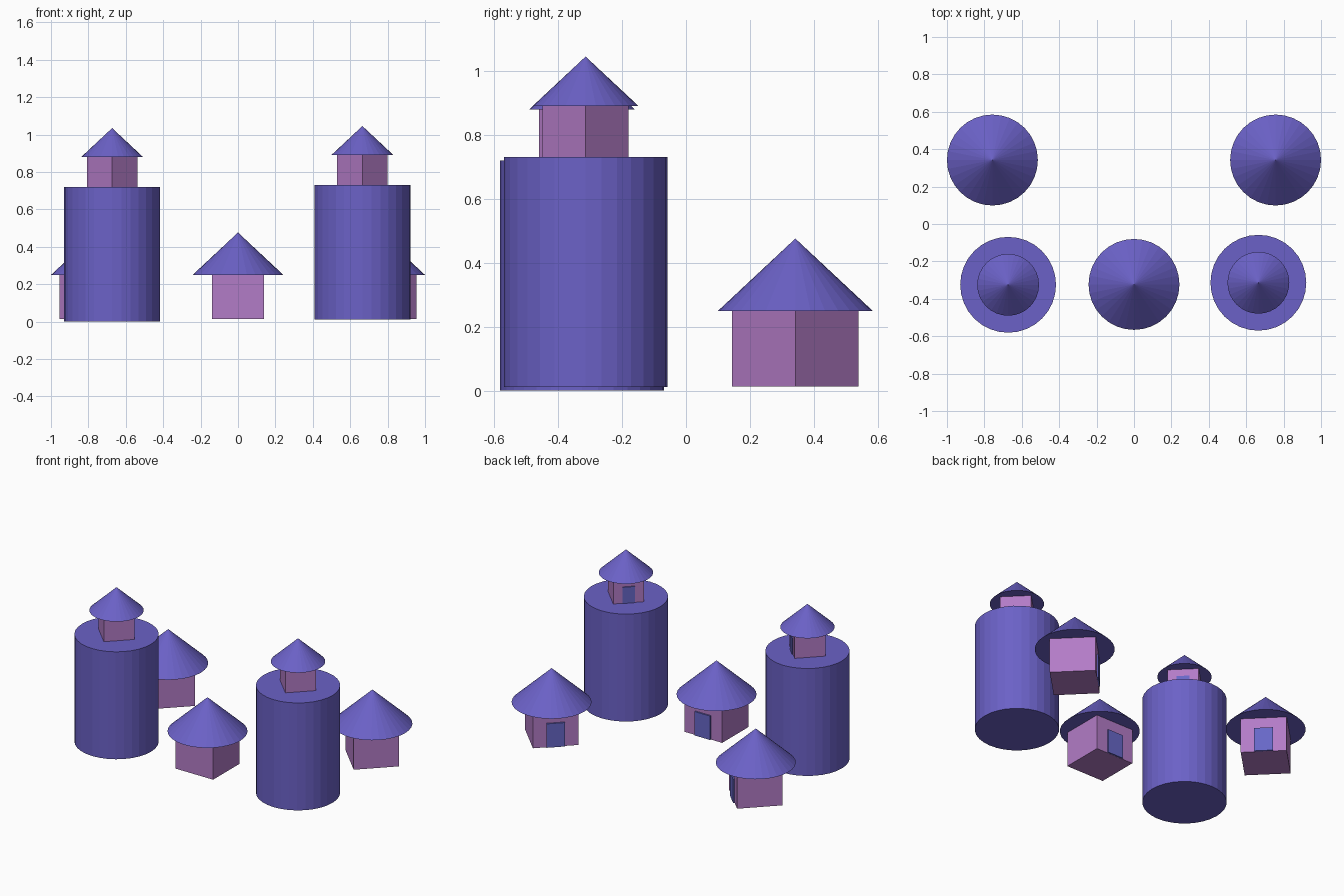
import bpy, math
from mathutils import Matrix, Vector

if "Cube" in bpy.data.objects:
    bpy.data.objects.remove(bpy.data.objects["Cube"])


def material(name, rgb):
    m = bpy.data.materials.new(name)
    m.diffuse_color = (*rgb, 1)
    m.use_nodes = True
    m.node_tree.nodes["Principled BSDF"].inputs["Base Color"].default_value = m.diffuse_color
    return m


BLUE = material("blue", (0.147, 0.120, 0.57))
DOOR = material("door_blue", (0.135, 0.135, 0.57))
MAUVE = material("mauve", (0.45, 0.20, 0.57))


def finish(name, mat):
    ob = bpy.context.object
    ob.name = name
    ob.data.materials.append(mat)
    return ob


def box(name, centre, size, angle, mat):
    bpy.ops.mesh.primitive_cube_add(size=1, location=centre, rotation=(0, 0, angle))
    bpy.context.object.scale = size
    return finish(name, mat)


def hut(name, x, y, z, turn, s=1.0):
    """Square hut with a cone roof; the door faces +y, then turns by `turn` degrees."""
    a = math.radians(turn)
    side, wall_h, roof_r, roof_h = 0.28 * s, 0.235 * s, 0.243 * s, 0.227 * s
    # walls
    box(name + "_walls", (x, y, z + wall_h / 2), (side, side, wall_h), a, MAUVE)
    # door, slightly proud of the wall
    depth, door_h = 0.03 * s, 0.16 * s
    offset = Matrix.Rotation(a, 3, 'Z') @ Vector((0, side / 2 - 0.005 * s, 0))
    box(name + "_door", (x + offset.x, y + offset.y, z + door_h / 2 + 0.001),
        (0.115 * s, depth, door_h), a, DOOR)
    # roof
    bpy.ops.mesh.primitive_cone_add(vertices=32, radius1=roof_r, radius2=0, depth=roof_h,
                                    location=(x, y, z + wall_h + roof_h / 2))
    finish(name + "_roof", BLUE)


def tower(name, x, y, z, turn):
    """Round tower carrying a small hut."""
    height = 0.72
    bpy.ops.mesh.primitive_cylinder_add(vertices=32, radius=0.256, depth=height,
                                        location=(x, y, z + height / 2))
    finish(name + "_body", BLUE)
    hut(name + "_lookout", x, y, z + height, turn, 0.68)


# ground huts
hut("centre_hut", 0, -0.323, 0.014, 0)
hut("left_hut", -0.757, 0.342, 0.014, -45)
hut("right_hut", 0.757, 0.342, 0.014, 45)

# towers
tower("left_tower", -0.673, -0.325, 0.0, -45)
tower("right_tower", 0.665, -0.314, 0.011, 45)
